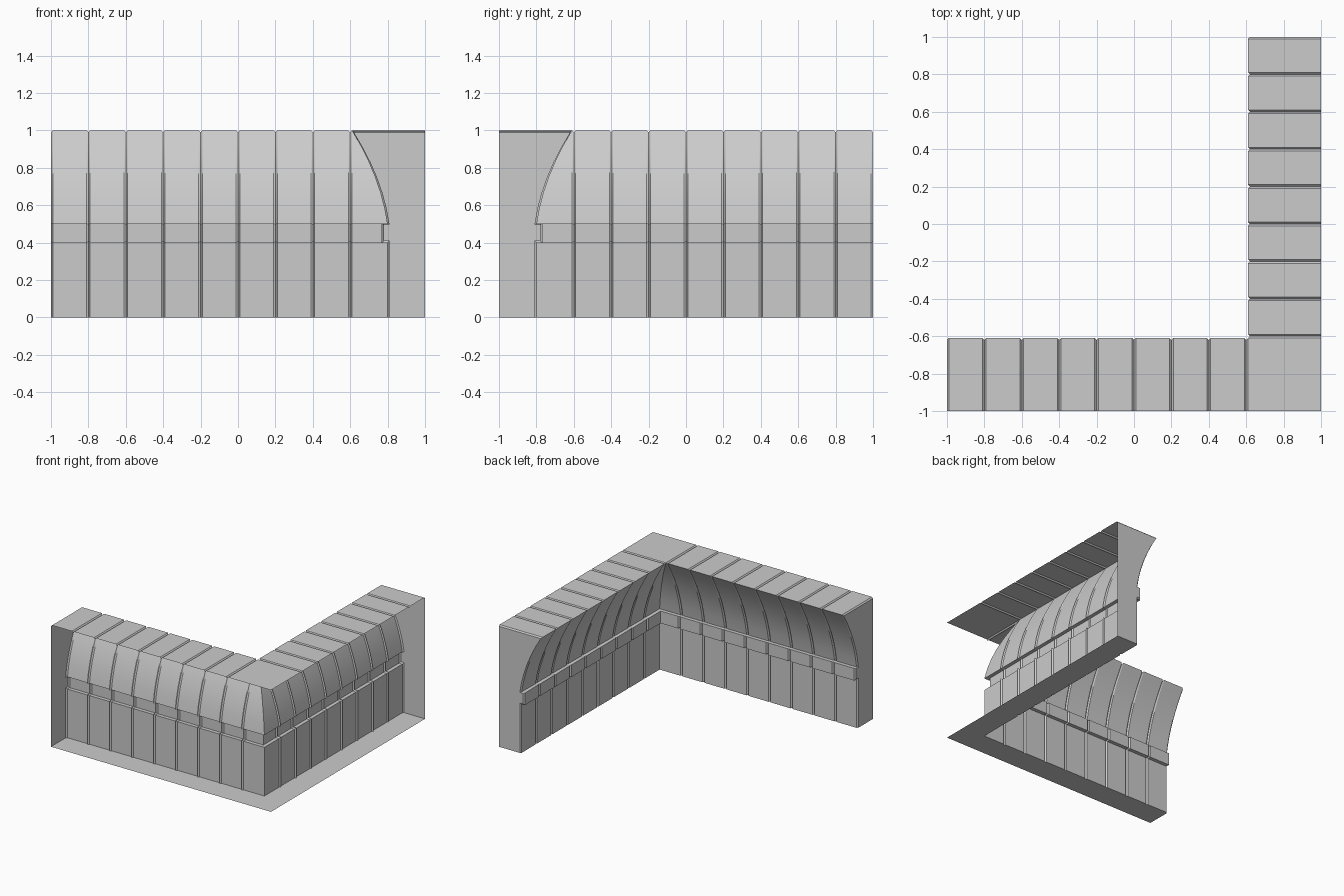
import bpy, bmesh, math

if "Cube" in bpy.data.objects:
    bpy.data.objects.remove(bpy.data.objects["Cube"])

GROOVE = 0.01   # depth and half width of the V grooves between panels
SEGS = 6        # facets on the coved upper part


def profile(o):
    """Cross-section as (distance from the open outer side, height), sunk by o."""
    pts = [(0, 0), (0.2 - o, 0), (0.2 - o, 0.4 + o), (0.23 - o, 0.4 + o),
           (0.23 - o, 0.5 - o * 0.3), (0.2 - o, 0.5 - o * 0.3)]
    for i in range(1, SEGS + 1):
        t = i / SEGS
        pts.append((0.2 + 0.07 * t + 0.12 * t * t - o, 0.5 + 0.5 * t - o * t))
    return pts + [(0, 1 - o)]


# Stations along one arm: chamfered end, then panels parted by V grooves
stations = [(-1, GROOVE), (-1 + GROOVE, 0)]
for k in range(1, 9):
    s = -1 + 0.2 * k
    stations += [(s - GROOVE, 0), (s, GROOVE), (s + GROOVE, 0)]
rows = [[(s, d, z) for d, z in profile(o)] for s, o in stations]
# Mitre at the inside corner
rows.append([(1 - d, d, z) for d, z in profile(0)])


def add_arm(bm, place, flip):
    grid = [[bm.verts.new(place(*p)) for p in row] for row in rows]

    def face(vs):
        bm.faces.new(vs[::-1] if flip else vs)

    face(grid[0][::-1])  # end cap
    for a, b in zip(grid, grid[1:]):
        for i in range(len(a) - 1):
            face([a[i], a[i + 1], b[i + 1], b[i]])


# Both arms, the second mirrored across the corner diagonal; outer sides stay open
bm = bmesh.new()
add_arm(bm, lambda s, d, z: (s, d - 1, z), False)
add_arm(bm, lambda s, d, z: (1 - d, -s, z), True)
bmesh.ops.remove_doubles(bm, verts=bm.verts, dist=1e-5)
bmesh.ops.dissolve_degenerate(bm, edges=bm.edges, dist=1e-6)

# Orient all faces so that the top faces up
bm.normal_update()
top = max(bm.faces, key=lambda f: f.calc_center_median().z)
if top.normal.z < 0:
    bmesh.ops.reverse_faces(bm, faces=bm.faces)

mesh = bpy.data.meshes.new("panelled_corner_wall")
bm.to_mesh(mesh)
bm.free()
wall = bpy.data.objects.new("panelled_corner_wall", mesh)
bpy.context.collection.objects.link(wall)
bpy.context.view_layer.objects.active = wall
wall.select_set(True)
bpy.ops.object.shade_smooth_by_angle(angle=math.radians(20))
